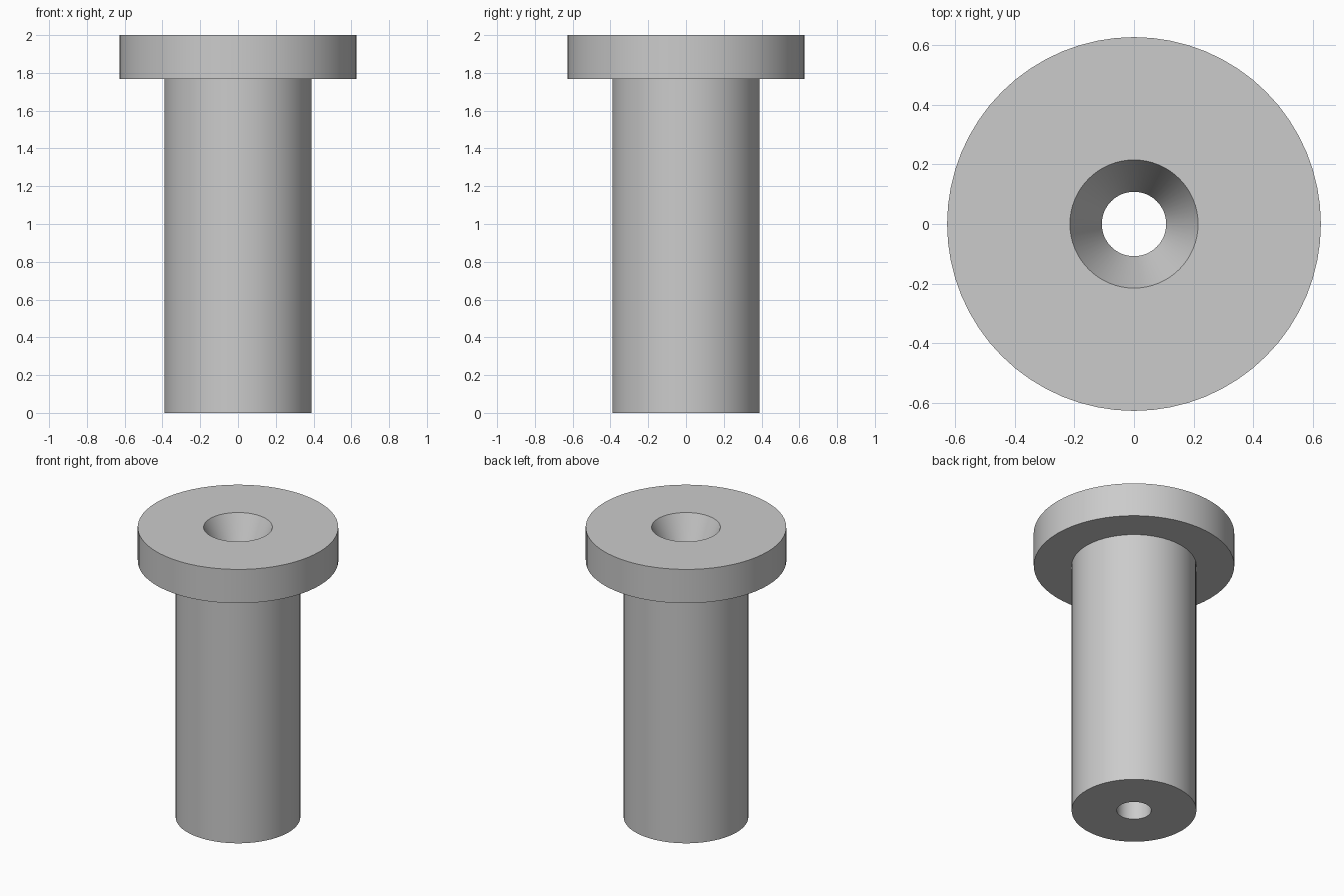
import bpy
import bmesh
from math import tau, radians
from mathutils import Vector

SEGMENTS = 64

cube = bpy.data.objects.get("Cube")
if cube:
    bpy.data.objects.remove(cube, do_unlink=True)

# Single grey material
grey = bpy.data.materials.new("light grey")
grey.use_nodes = True
colour = (0.6, 0.6, 0.6, 1)
grey.diffuse_color = colour
grey.node_tree.nodes["Principled BSDF"].inputs["Base Color"].default_value = colour


def lathe(name, profile, material):
    """Revolve a closed (radius, height) profile around z."""
    bm = bmesh.new()
    verts = [bm.verts.new((r, 0, z)) for r, z in profile]
    edges = [bm.edges.new((v, verts[(i + 1) % len(verts)]))
             for i, v in enumerate(verts)]
    bmesh.ops.spin(bm, geom=verts + edges, cent=Vector(), axis=(0, 0, 1),
                   angle=tau, steps=SEGMENTS)
    bmesh.ops.remove_doubles(bm, verts=bm.verts, dist=0.0001)
    bmesh.ops.recalc_face_normals(bm, faces=bm.faces)
    mesh = bpy.data.meshes.new(name)
    bm.to_mesh(mesh)
    bm.free()
    mesh.materials.append(material)
    obj = bpy.data.objects.new(name, mesh)
    bpy.context.collection.objects.link(obj)
    bpy.ops.object.select_all(action="DESELECT")
    obj.select_set(True)
    bpy.context.view_layer.objects.active = obj
    bpy.ops.object.shade_smooth_by_angle(angle=radians(20))
    return obj


# Bushing: shaft, flange, tapered mouth and straight bore
height, flange_base = 2.0, 1.767
shaft_radius, flange_radius = 0.39, 0.627
bore_radius, mouth_radius = 0.108, 0.215

lathe("flanged_bushing", [
    (bore_radius, 0),
    (shaft_radius, 0),
    (shaft_radius, flange_base),
    (flange_radius, flange_base),
    (flange_radius, height),
    (mouth_radius, height),
    (bore_radius, flange_base),
], grey)
